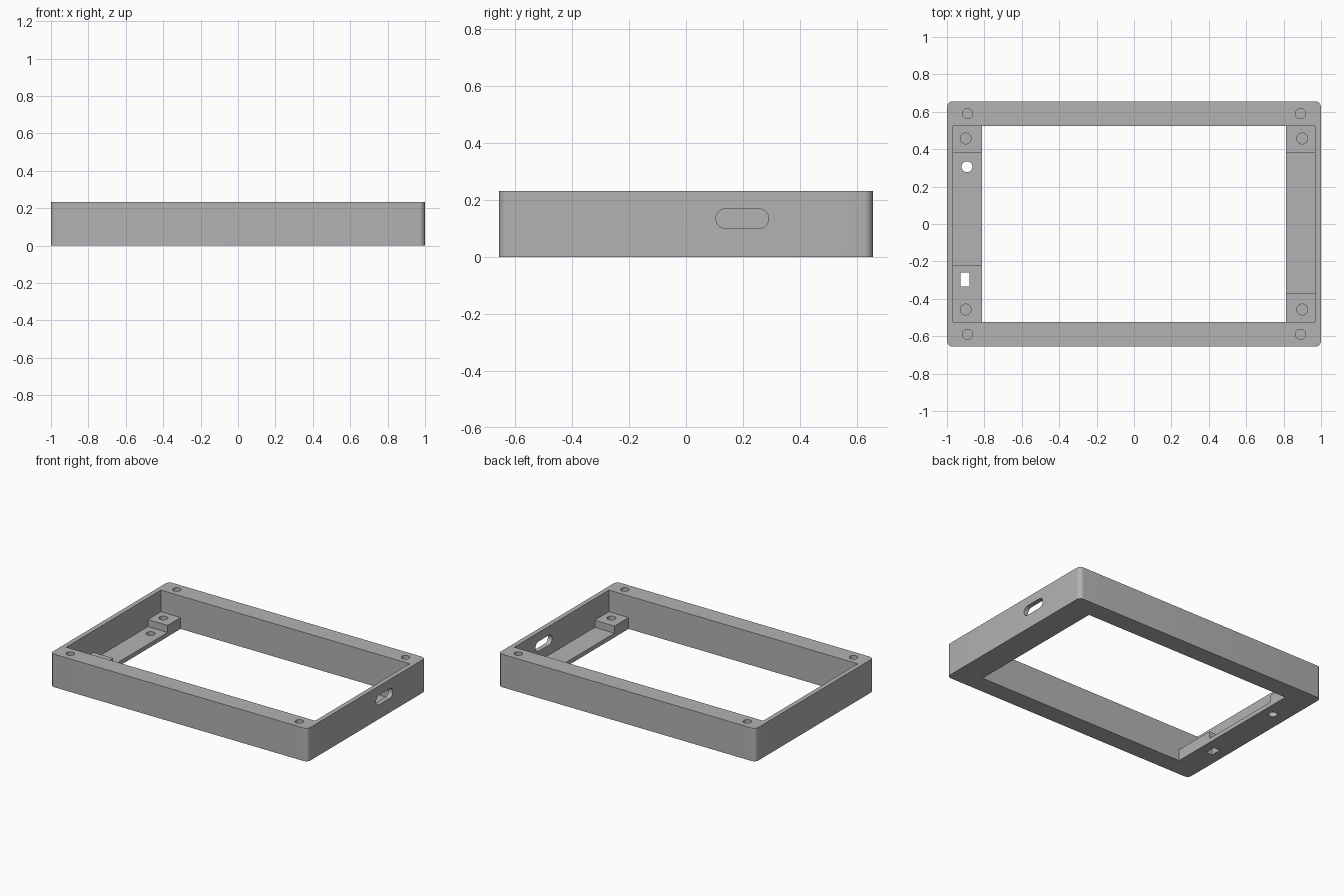
import bpy
import bmesh
import math
from mathutils import Matrix, Vector

default = bpy.data.objects.get("Cube")
if default:
    bpy.data.objects.remove(default, do_unlink=True)

HEIGHT, FLOOR, POST = 0.232, 0.03, 0.08
HALF_X, HALF_Y = 1.0, 0.656
IN_X, IN_Y, LEDGE_X = 0.967, 0.525, 0.814

grey = bpy.data.materials.new("plain_grey")
grey.use_nodes = True
colour = (0.45, 0.45, 0.45, 1)
grey.diffuse_color = colour
grey.node_tree.nodes["Principled BSDF"].inputs["Base Color"].default_value = colour


def add_object(name, bm):
    mesh = bpy.data.meshes.new(name)
    bm.to_mesh(mesh)
    bm.free()
    obj = bpy.data.objects.new(name, mesh)
    bpy.context.collection.objects.link(obj)
    return obj


def box(name, low, high, corner=0):
    """Box between two corners, with optional rounded upright edges."""
    low, high = Vector(low), Vector(high)
    bm = bmesh.new()
    bmesh.ops.create_cube(bm, size=1, matrix=Matrix.LocRotScale(
        (low + high) / 2, None, high - low))
    if corner:
        upright = [e for e in bm.edges
                   if abs(e.verts[0].co.z - e.verts[1].co.z) > 0.01]
        bmesh.ops.bevel(bm, geom=upright, offset=corner, segments=8,
                        profile=0.5, affect='EDGES')
    return add_object(name, bm)


def drill(name, x, y, radius, bottom, top):
    bm = bmesh.new()
    bmesh.ops.create_cone(bm, cap_ends=True, segments=32, radius1=radius,
                          radius2=radius, depth=top - bottom,
                          matrix=Matrix.Translation((x, y, (bottom + top) / 2)))
    return add_object(name, bm)


def slot(name, x0, x1, y0, y1, z0, z1):
    """Rounded-end prism running along x."""
    r = (z1 - z0) / 2
    bm = bmesh.new()
    ring = []
    for centre, start in ((y1 - r, -math.pi / 2), (y0 + r, math.pi / 2)):
        for i in range(17):
            a = start + math.pi * i / 16
            ring.append(bm.verts.new((x0, centre + r * math.cos(a),
                                      z0 + r + r * math.sin(a))))
    face = bm.faces.new(ring)
    out = bmesh.ops.extrude_face_region(bm, geom=[face])
    moved = [v for v in out["geom"] if isinstance(v, bmesh.types.BMVert)]
    bmesh.ops.translate(bm, verts=moved, vec=(x1 - x0, 0, 0))
    bmesh.ops.recalc_face_normals(bm, faces=bm.faces)
    return add_object(name, bm)


def cut(body, cutter):
    mod = body.modifiers.new("cut", 'BOOLEAN')
    mod.operation = 'DIFFERENCE'
    mod.solver = 'EXACT'
    mod.object = cutter
    bpy.context.view_layer.objects.active = body
    bpy.ops.object.modifier_apply(modifier=mod.name)
    bpy.data.objects.remove(cutter, do_unlink=True)


# Rounded outer block
frame = box("enclosure_frame", (-HALF_X, -HALF_Y, 0),
            (HALF_X, HALF_Y, HEIGHT), corner=0.032)
frame.data.materials.append(grey)

# Main pocket down to the post tops, then the window through the base
cut(frame, box("pocket", (-IN_X, -IN_Y, POST), (IN_X, IN_Y, 0.4)))
cut(frame, box("window", (-LEDGE_X, -IN_Y, -0.1), (LEDGE_X, IN_Y, 0.4)))

# Low ledges between the corner posts
cut(frame, box("ledge_one", (-IN_X, -0.223, FLOOR), (-0.7, 0.381, 0.2)))
cut(frame, box("ledge_two", (0.7, -0.368, FLOOR), (IN_X, 0.381, 0.2)))

# Blind screw holes in the rim and in the posts
for sx in (-1, 1):
    for sy in (-1, 1):
        cut(frame, drill("rim_hole", sx * 0.89, sy * 0.59, 0.027, 0.1, 0.4))
        cut(frame, drill("post_hole", sx * 0.9, sy * 0.457, 0.029, 0.02, 0.2))

# Openings through the ledge and the side wall
cut(frame, drill("round_opening", -0.893, 0.306, 0.029, -0.1, 0.2))
cut(frame, box("square_opening", (-0.928, -0.335, -0.1), (-0.88, -0.258, 0.2)))
cut(frame, slot("side_slot", 0.9, 1.1, 0.105, 0.29, 0.1, 0.169))

# Smooth only the rounded surfaces
bpy.ops.object.select_all(action='DESELECT')
frame.select_set(True)
bpy.context.view_layer.objects.active = frame
bpy.ops.object.shade_smooth_by_angle(angle=math.radians(30))
